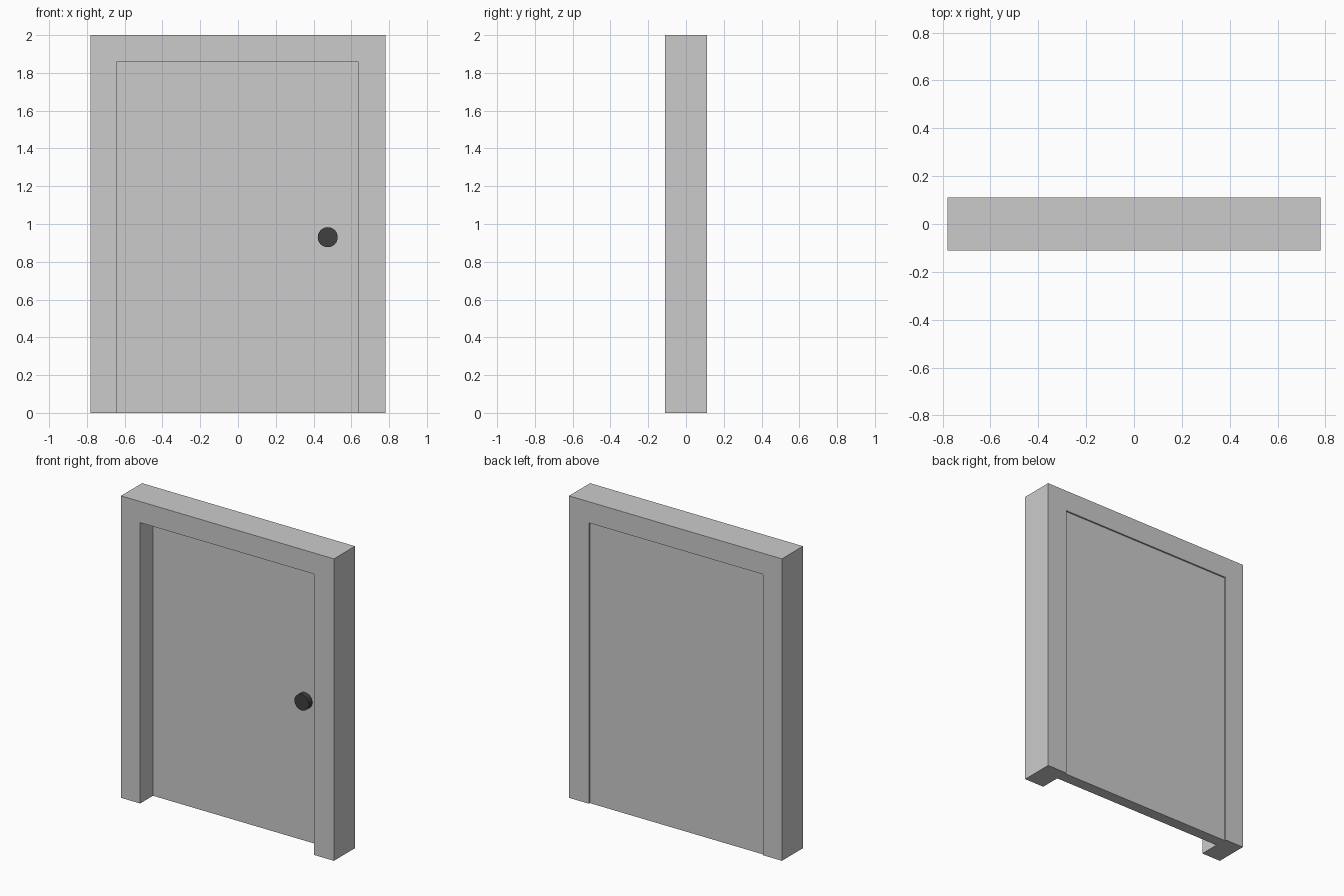
import bpy, bmesh, math

if "Cube" in bpy.data.objects:
    bpy.data.objects.remove(bpy.data.objects["Cube"])

def extrude_profile(name, pts, y0, y1):
    """Solid from an outline in the xz plane, extruded along y."""
    bm = bmesh.new()
    face = bm.faces.new([bm.verts.new((x, y0, z)) for x, z in pts])
    res = bmesh.ops.extrude_face_region(bm, geom=[face])
    verts = [g for g in res["geom"] if isinstance(g, bmesh.types.BMVert)]
    bmesh.ops.translate(bm, verts=verts, vec=(0, y1 - y0, 0))
    bmesh.ops.recalc_face_normals(bm, faces=bm.faces)
    mesh = bpy.data.meshes.new(name)
    bm.to_mesh(mesh)
    bm.free()
    obj = bpy.data.objects.new(name, mesh)
    bpy.context.collection.objects.link(obj)
    return obj

W, H, D = 0.78, 2.0, 0.11          # frame half width, height, half depth
L, R, T = -0.64, 0.635, 1.86       # door opening

# Door frame: two posts and a lintel in one outline
extrude_profile("door_frame", [(-W, 0), (-W, H), (W, H), (W, 0),
                               (R, 0), (R, T), (L, T), (L, 0)], -D, D)

# Door leaf, deeply recessed at the front, almost flush at the back
door_front = 0.024
extrude_profile("door_leaf", [(L, 0), (L, T), (R, T), (R, 0)], door_front, 0.10)

# Dark round knob on the front face
y0, y1 = -0.012, door_front + 0.004
bpy.ops.mesh.primitive_cylinder_add(vertices=24, radius=0.053, depth=y1 - y0,
                                    location=(0.475, (y0 + y1) / 2, 0.93),
                                    rotation=(math.pi / 2, 0, 0))
knob = bpy.context.object
knob.name = "door_knob"
bpy.ops.object.shade_smooth_by_angle()
dark = bpy.data.materials.new("dark_metal")
dark.diffuse_color = (0.05, 0.05, 0.05, 1)
dark.use_nodes = True
dark.node_tree.nodes["Principled BSDF"].inputs["Base Color"].default_value = dark.diffuse_color
knob.data.materials.append(dark)
